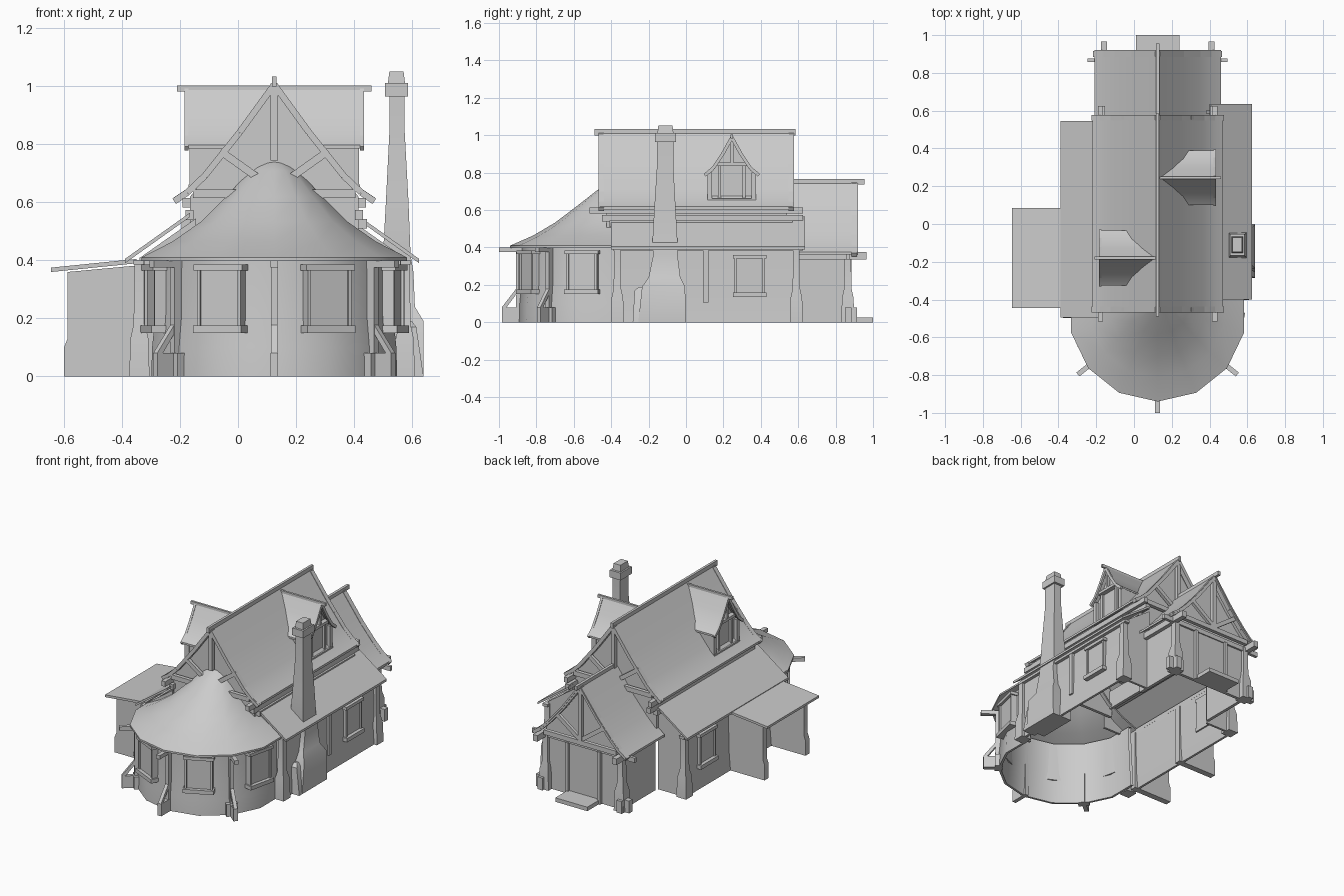
import bpy
import bmesh
import math
from mathutils import Vector

cube = bpy.data.objects.get("Cube")
if cube:
    bpy.data.objects.remove(cube, do_unlink=True)

grey = bpy.data.materials.new("plain_grey")
grey.use_nodes = True
grey.diffuse_color = (0.6, 0.6, 0.6, 1)
grey.node_tree.nodes["Principled BSDF"].inputs["Base Color"].default_value = (0.6, 0.6, 0.6, 1)

MID = 0.125          # x of the ridge line
APSE_Y = -0.46       # centre of the round front
STEP = math.tau / 14
made = []


def add(name, bm):
    bmesh.ops.recalc_face_normals(bm, faces=bm.faces)
    mesh = bpy.data.meshes.new(name)
    bm.to_mesh(mesh)
    bm.free()
    mesh.materials.append(grey)
    ob = bpy.data.objects.new(name, mesh)
    bpy.context.collection.objects.link(ob)
    made.append(ob)
    return ob


def prism(name, pts, lo, hi, axis="y"):
    """Extrude a (side, z) outline along x or y."""
    bm = bmesh.new()
    place = (lambda p, t: (p[0], t, p[1])) if axis == "y" else (lambda p, t: (t, p[0], p[1]))
    a = [bm.verts.new(place(p, lo)) for p in pts]
    b = [bm.verts.new(place(p, hi)) for p in pts]
    bm.faces.new(a)
    bm.faces.new(b[::-1])
    for i in range(len(pts)):
        j = (i + 1) % len(pts)
        bm.faces.new((a[i], a[j], b[j], b[i]))
    return add(name, bm)


def box(name, x0, x1, y0, y1, z0, z1):
    return prism(name, [(x0, z0), (x1, z0), (x1, z1), (x0, z1)], y0, y1)


def beam(name, p, q, wide, deep):
    """Square timber between two points."""
    bm = bmesh.new()
    bmesh.ops.create_cube(bm, size=1)
    p, q = Vector(p), Vector(q)
    d = q - p
    bmesh.ops.scale(bm, vec=(wide, deep, d.length), verts=bm.verts)
    ob = add(name, bm)
    ob.location = (p + q) / 2
    if abs(d.x) < 1e-6:
        ob.rotation_euler = (math.atan2(-d.y, d.z), 0, 0)
    else:
        ob.rotation_euler = (0, math.atan2(d.x, d.z), 0)
    return ob


def tower(name, rings):
    """Stack of rectangles: (z, x0, x1, y0, y1)."""
    bm = bmesh.new()
    loops = [[bm.verts.new(c) for c in ((a, c0, z), (b, c0, z), (b, c1, z), (a, c1, z))]
             for z, a, b, c0, c1 in rings]
    for lo, hi in zip(loops, loops[1:]):
        for i in range(4):
            j = (i + 1) % 4
            bm.faces.new((lo[i], lo[j], hi[j], hi[i]))
    bm.faces.new(loops[0][::-1])
    bm.faces.new(loops[-1])
    return add(name, bm)


def lathe(name, profile):
    """Sweep (radius, z, centre y) points round the front of the house."""
    bm = bmesh.new()
    rows = []
    for k in range(-4, 5):
        a = -math.pi / 2 + k * STEP
        rows.append([bm.verts.new((MID + r * math.cos(a), cy + r * math.sin(a), z)) for r, z, cy in profile])
    for u, v in zip(rows, rows[1:]):
        for i in range(len(profile) - 1):
            bm.faces.new((u[i], v[i], v[i + 1], u[i + 1]))
    bmesh.ops.remove_doubles(bm, verts=bm.verts, dist=0.0001)
    return add(name, bm)


def gable(name, half, centre, lo, hi, axis="y", thick=0.015):
    """Two-sided roof shell from a half outline running ridge to eave."""
    top = [(centre - d, z) for d, z in half[::-1]] + [(centre + d, z) for d, z in half[1:]]
    under = [(x, z - thick) for x, z in top[::-1]]
    return prism(name, top + under, lo, hi, axis)


def turned(ob, x, y, angle):
    ob.location = (x, y, 0)
    ob.rotation_euler = (0, 0, angle)


def window(name, x, y, angle, w, z0, z1):
    """Pane, jambs, lintel and sill facing local -y."""
    h = w / 2
    parts = [box(name + "_pane", -h, h, -0.012, 0.02, z0, z1),
             box(name + "_lintel", -h - 0.015, h + 0.015, -0.03, 0.02, z1 - 0.02, z1),
             box(name + "_sill", -h - 0.015, h + 0.015, -0.035, 0.02, z0, z0 + 0.025)]
    for s in (-1, 1):
        parts.append(box(name + "_jamb", s * h - 0.006, s * h + 0.006, -0.022, 0.02, z0, z1))
    for p in parts:
        turned(p, x, y, angle)


def post(name, x, y, top):
    """Timber post on a flared foot."""
    rings = [(0, .035), (.13, .031), (.18, .02), (top, .017)]
    tower(name, [(z, x - r, x + r, y - r, y + r) for z, r in rings])


def truss(name, y, half, base, king_low):
    """Barge boards, tie beam, king post and struts in a gable."""
    top = half[0][1]
    run = half[-2][0]
    beam(name + "_king_post", (MID, y, king_low), (MID, y, top - .01), .026, .025)
    box(name + "_tie_beam", MID - run + .02, MID + run - .02, y - .012, y + .012, base, base + .03)
    for s in (-1, 1):
        for (d0, z0), (d1, z1) in zip(half, half[1:]):
            beam(name + "_barge_board", (MID + s * d0, y, z0 - .014), (MID + s * d1, y, z1 - .014), .022, .03)
        beam(name + "_strut", (MID, y, base + .03), (MID + s * run * .62, y, base + (top - base) * .4), .026, .02)


# Upper walls and steep main roof
main_half = [(0, 1.02), (.12, .855), (.24, .705), (.30, .648), (.345, .618)]
for y, low in ((-.425, .45), (.52, .37)):
    prism("main_gable_wall", [(MID - .29, low), (MID + .29, low), (MID + .29, .62), (MID + .22, .71),
          (MID, .99), (MID - .22, .71), (MID - .29, .62)], y, y + .02)
gable("main_roof", main_half, MID, -.46, .57)
box("main_ridge_pole", MID - .008, MID + .008, -.49, .585, 1.0, 1.034)
truss("front_truss", -.453, main_half, .615, .745)
truss("back_truss", .563, main_half, .615, .66)
for s in (-1, 1):
    x = MID + s * .28
    box("main_side_wall", x - .01, x + .01, -.42, .535, .5, .62)
    for off, z, y0, y1 in [(.302, .582, -.515, .625), (.292, .54, -.45, .625), (.305, .51, -.41, .57)]:
        x = MID + s * off
        box("wall_plate", x - .014, x + .014, y0, y1, z, z + .033)

# Hollow lean-to aisles, turned half round from each other
for side, s, y0, y1 in (("left", 1, -.40, .635), ("right", -1, -.495, .545)):
    def fx(x):
        return .1175 + s * (x - .1175)
    prism(side + "_aisle_wall", [(fx(x), z) for x, z in
          ((.59, 0), (.58, .12), (.574, .41), (.56, .41), (.565, .12), (.575, 0))], y0 + .03, y1 - .035)
    for inner, y in ((.52, y0 + .03), (.39, y1 - .05)):
        prism(side + "_aisle_end", [(fx(x), z) for x, z in
              ((inner, 0), (.58, 0), (.572, .41), (.38, .545), (.38, .39), (inner, .39))], y, y + .015)
    prism(side + "_aisle_roof", [(fx(x), z) for x, z in
          ((.625, .39), (.40, .55), (.40, .565), (.625, .405))], y0, y1)
    for y in (y0 + .033, y1 - .045):
        post(side + "_aisle_post", fx(.575), y, .4)
    box(side + "_aisle_rail", *sorted((fx(.56), fx(.595))), y0 + .01, y1 - .01, .385, .402)
window("left_aisle_window", .575, .34, math.pi / 2, .15, .135, .36)
window("right_aisle_window", -.34, .29, -math.pi / 2, .15, .135, .36)
box("left_wall_strip", .57, .592, .09, .12, .105, .39)

# Open side shelter
for y in (-.41, .01):
    prism("shelter_wall", [(-.32, 0), (-.6, 0), (-.6, .1), (-.588, .13), (-.588, .36), (-.32, .385)], y, y + .04)
prism("shelter_roof", [(-.645, .36), (-.35, .39), (-.35, .405), (-.645, .375)], -.445, .085)

# Hollow round front; its cone roof leans back to the gable
lathe("round_wall", [(r, z, APSE_Y) for r, z in
      ((.435, 0), (.432, .1), (.422, .2), (.42, .405), (.405, .405), (.408, .2), (.42, 0), (.435, 0))])
cone = [(.47, .41, -.47), (.36, .465, -.455), (.26, .533, -.44), (.17, .62, -.415),
        (.085, .71, -.385), (.04, .746, -.375), (0, .755, -.37)]
lathe("round_roof", [(r, z - .012, cy) for r, z, cy in cone[::-1]] + cone)
for k in (-3, -1, 1, 3):
    a = -math.pi / 2 + k * STEP
    window("round_window", MID + .42 * math.cos(a), APSE_Y + .42 * math.sin(a), k * STEP, .155, .15, .385)
for k in (-2, 0, 2):
    parts = [box("round_post", -.012, .012, -.45, -.405, 0, .4),
             box("round_post_foot", -.013, .013, -.525, -.42, 0, .08),
             prism("round_post_brace", [(-.525, .08), (-.5, .08), (-.44, .16), (-.44, .19)], -.011, .011, "x"),
             box("round_rafter_end", -.013, .013, -.54, -.405, .375, .4)]
    if k:
        parts.append(box("round_post_block", -.035, .035, -.455, -.41, 0, .08))
    for p in parts:
        turned(p, MID, APSE_Y, k * STEP)

# Hollow rear wing
rear_half = [(0, .755), (.13, .58), (.22, .475), (.28, .415), (.335, .375)]
box("rear_wall", MID - .275, MID + .275, .845, .865, 0, .37)
prism("rear_gable_wall", [(MID - .275, .37), (MID + .275, .37), (MID + .275, .4), (MID + .2, .48), (MID, .73),
      (MID - .2, .48), (MID - .275, .4)], .84, .86)
gable("rear_roof", rear_half, MID, .52, .92)
box("rear_ridge_pole", MID - .009, MID + .009, .55, .955, .738, .765)
truss("rear_truss", .9, rear_half, .365, .37)
box("rear_cross_beam", -.245, .495, .857, .877, .335, .365)
box("doorstep", .01, .24, .86, 1.0, 0, .026)
box("rear_door", .02, .23, .86, .87, .026, .335)
for s in (-1, 1):
    x = MID + s * .266
    box("rear_side_wall", x - .01, x + .01, .53, .86, 0, .4)
    x = MID + s * .285
    box("rear_eave_beam", x - .016, x + .016, .56, .965, .335, .375)
    post("rear_corner_post", MID + s * .27, .865, .36)
    box("rear_post_foot", x - .018, x + .018, .86, .915, 0, .08)
    box("rear_side_foot", *sorted((x, x + s * .05)), .85, .885, 0, .08)
    beam("door_post", (MID + s * .115, .87, 0), (MID + s * .115, .87, .34), .022, .03)

# Dormers, one on each slope
dormer_half = [(0, 1.0), (.05, .91), (.1, .835), (.145, .798)]
for side, s, y in (("left", 1, .245), ("right", -1, -.18)):
    def span(a, b):
        return sorted((MID + s * a, MID + s * b))
    gable(side + "_dormer_roof", dormer_half, y, *span(.01, .31), "x", .012)
    prism(side + "_dormer_wall", [(y - .125, .64), (y + .125, .64), (y + .125, .8), (y + .09, .835), (y, .98),
          (y - .09, .835), (y - .125, .8)], *span(.05, .27), "x")
    box(side + "_dormer_ridge", *span(.012, .335), y - .007, y + .007, .983, 1.003)
    box(side + "_dormer_tie", *span(.26, .3), y - .08, y + .08, .835, .853)
    box(side + "_dormer_sill", *span(.26, .295), y - .13, y + .13, .64, .662)
    x = MID + s * .288
    beam(side + "_dormer_king", (x, y, .85), (x, y, .98), .02, .016)
    for t in (-1, 1):
        box(side + "_dormer_post", *span(.26, .292), y + t * .118 - .012, y + t * .118 + .012, .64, .8)
        box(side + "_dormer_jamb", *span(.26, .284), y + t * .065 - .008, y + t * .065 + .008, .66, .84)
        for (d0, z0), (d1, z1) in zip(dormer_half, dormer_half[1:]):
            beam(side + "_dormer_barge", (x + s * .015, y + t * d0, z0 - .012), (x + s * .015, y + t * d1, z1 - .012),
                 .014, .018)

# Chimney with stepped cap
tower("chimney", [(0, .5, .64, -.255, .0), (.19, .5, .64, -.235, -.005), (.24, .5, .61, -.2, -.03),
                  (.36, .5, .605, -.175, -.045), (.42, .5, .595, -.18, -.045), (.6, .51, .588, -.17, -.055),
                  (.84, .522, .575, -.155, -.068), (.97, .522, .575, -.155, -.068)])
box("chimney_cap", .507, .586, -.167, -.053, .965, 1.012)
tower("chimney_top", [(1.01, .517, .576, -.153, -.067), (1.052, .522, .571, -.148, -.072)])
tower("chimney_buttress", [(0, .55, .64, -.285, -.24), (.17, .55, .615, -.275, -.235), (.19, .55, .6, -.25, -.235)])

# Soft shading on curved roofs and walls, sharp timber edges
bpy.ops.object.select_all(action="DESELECT")
for ob in made:
    ob.select_set(True)
bpy.context.view_layer.objects.active = made[0]
bpy.ops.object.shade_smooth_by_angle(angle=math.radians(32))
